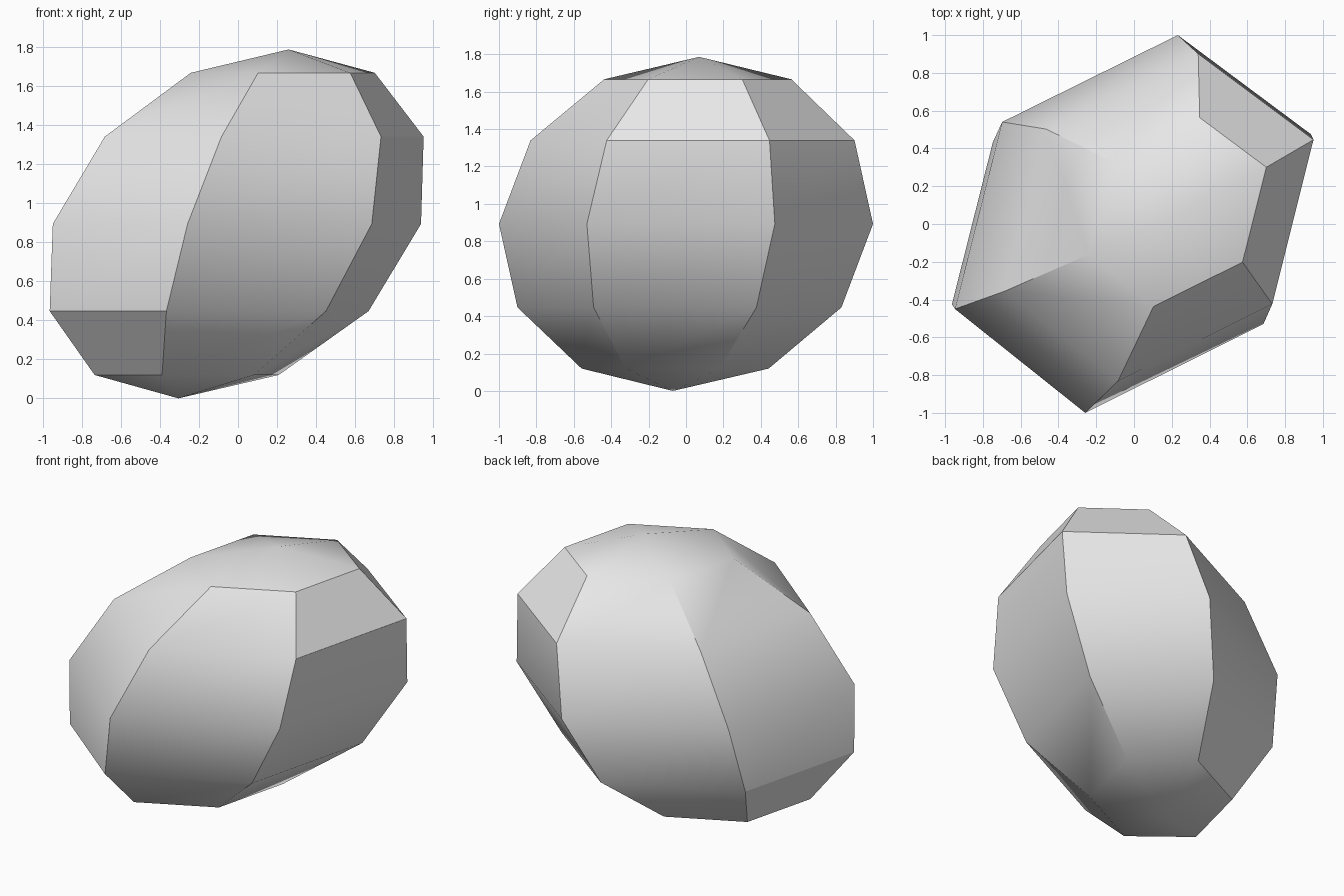
import bpy
import bmesh
import math

cube = bpy.data.objects.get("Cube")
if cube:
    bpy.data.objects.remove(cube, do_unlink=True)

# Six-sided girth of the boulder, counter-clockwise from the front corner
GIRTH = [(-0.25, -1.0), (0.693, -0.53), (0.945, 0.475),
         (0.24, 1.0), (-0.69, 0.54), (-0.94, -0.45)]
# Centre of each level from bottom to top, so the body leans to its left
CENTRES = [(-0.305, -0.07), (-0.264, -0.058), (-0.15, -0.035), (-0.008, 0.0),
           (0.132, 0.035), (0.228, 0.063), (0.259, 0.07)]
HALF_HEIGHT = 0.893

stone = bpy.data.materials.new("light_grey_stone")
stone.use_nodes = True
colour = (0.8, 0.8, 0.8, 1.0)
stone.diffuse_color = colour
stone.node_tree.nodes["Principled BSDF"].inputs["Base Color"].default_value = colour

# Stack the rings like a coarse sphere, with a single point at each pole
bm = bmesh.new()
last = len(CENTRES) - 1
rings = []
for level, (cx, cy) in enumerate(CENTRES):
    angle = math.pi * level / last
    z = HALF_HEIGHT * (1 - math.cos(angle))
    if level in (0, last):
        rings.append([bm.verts.new((cx, cy, z))])
    else:
        r = math.sin(angle)
        rings.append([bm.verts.new((cx + r * x, cy + r * y, z)) for x, y in GIRTH])

# Side panels and the two caps
n = len(GIRTH)
for i in range(n):
    j = (i + 1) % n
    for low, high in zip(rings[1:-2], rings[2:-1]):
        bm.faces.new((low[i], low[j], high[j], high[i]))
    bm.faces.new((rings[0][0], rings[1][j], rings[1][i]))
    bm.faces.new((rings[-2][i], rings[-2][j], rings[-1][0]))
bmesh.ops.recalc_face_normals(bm, faces=bm.faces)

mesh = bpy.data.meshes.new("boulder")
bm.to_mesh(mesh)
bm.free()
mesh.materials.append(stone)
boulder = bpy.data.objects.new("boulder", mesh)
bpy.context.collection.objects.link(boulder)

# Smooth the gentle bends and keep the ridges sharp
bpy.ops.object.select_all(action='DESELECT')
boulder.select_set(True)
bpy.context.view_layer.objects.active = boulder
bpy.ops.object.shade_smooth_by_angle(angle=math.radians(32))
